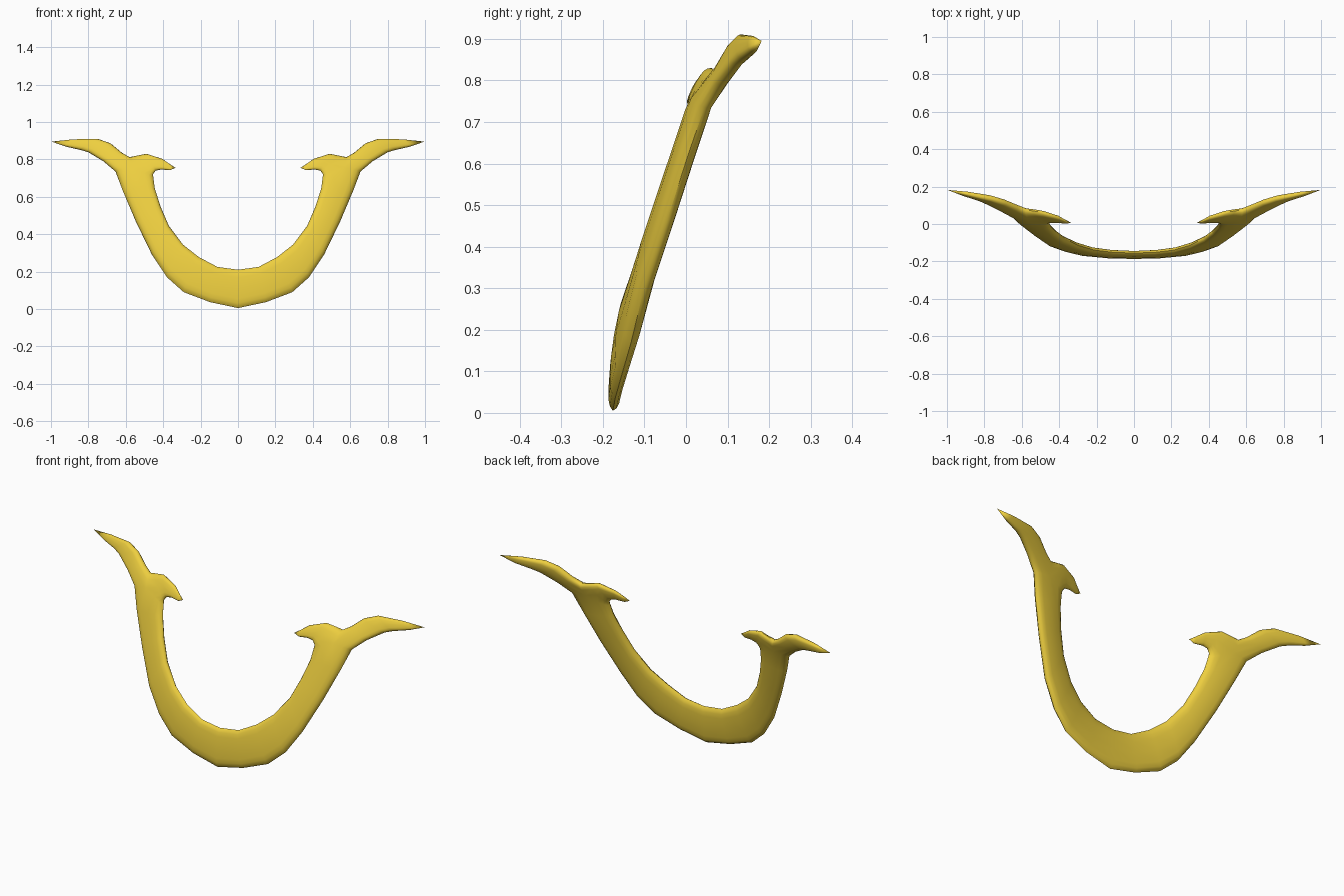
import bpy, bmesh
from mathutils import Vector as V

if "Cube" in bpy.data.objects:
    bpy.data.objects.remove(bpy.data.objects["Cube"])

# Thickness direction of the leaning sheet, and rounded cross-section
# (fraction from centre to edge, fraction of thickness)
N = V((0, -1, 0.3)).normalized()
PROFILE = [(0, 1), (0.55, 0.9), (0.78, 0.75), (0.92, 0.45), (1, 0)]

bm = bmesh.new()


def half(edge, centre, t, side):
    """Points from the centre ridge to one edge, on front (+1) or back (-1)."""
    return [centre.lerp(edge, u) + N * (t * k * side) for u, k in PROFILE]


def ring(sec):
    a, b, t = V(sec[0]), V(sec[1]), sec[2]
    c = V(sec[3]) if len(sec) > 3 else (a + b) / 2
    front = half(a, c, t, 1)[::-1] + half(b, c, t, 1)[1:]
    back = half(b, c, t, -1)[::-1][1:] + half(a, c, t, -1)[1:-1]
    return [bm.verts.new(p) for p in front + back]


def loft(sections, tip=None):
    rings = [ring(s) for s in sections]
    for r, s in zip(rings, rings[1:]):
        for i in range(len(r)):
            j = (i + 1) % len(r)
            bm.faces.new((r[i], r[j], s[j], s[i]))
    if tip:
        r, p = rings[-1], bm.verts.new(tip)
        for i in range(len(r)):
            bm.faces.new((r[i], r[(i + 1) % len(r)], p))


# Three corners and centre where band, horn and barb meet
O, I, T, C = (.655, .045, .735), (.452, .005, .70), (.58, .075, .812), (.565, .035, .75)
th = .024

# Curved band from the middle up to the fork
loft([((0, -.176, .005), (0, -.155, .21), .018),
      ((.15, -.17, .037), (.11, -.152, .225), .02),
      ((.29, -.155, .09), (.21, -.14, .278), .022),
      ((.38, -.132, .17), (.295, -.115, .345), .024),
      ((.46, -.103, .29), (.37, -.08, .445), .025),
      ((.545, -.045, .465), (.415, -.045, .55), .025),
      ((.615, .008, .63), (.445, -.012, .645), .025),
      (O, I, th, C)])

# Outer horn
loft([(O, T, th, C),
      ((.72, .08, .79), (.62, .09, .835), .022),
      ((.80, .12, .838), (.68, .115, .885), .021),
      ((.84, .137, .85), (.75, .137, .91), .019),
      ((.92, .16, .868), (.88, .162, .907), .013)], (.997, .182, .895))

# Inner barb
loft([(T, I, th, C),
      ((.54, .07, .82), (.455, .01, .72), .02),
      ((.49, .062, .83), (.44, .014, .74), .018),
      ((.405, .038, .803), (.41, .012, .746), .013),
      ((.365, .018, .775), (.363, .006, .742), .007)], (.335, .006, .755))

bmesh.ops.remove_doubles(bm, verts=bm.verts, dist=1e-4)
bmesh.ops.recalc_face_normals(bm, faces=bm.faces)
# Make sure the open half faces outwards
low = min(bm.faces, key=lambda f: f.calc_center_median().dot(-N))
if low.normal.dot(N) < 0:
    bmesh.ops.reverse_faces(bm, faces=bm.faces)

mesh = bpy.data.meshes.new("curved_horn_band")
bm.to_mesh(mesh)
bm.free()
obj = bpy.data.objects.new("curved_horn_band", mesh)
bpy.context.collection.objects.link(obj)

# Mirror to the left side
mod = obj.modifiers.new("mirror", "MIRROR")
mod.use_axis[0] = True
mod.merge_threshold = 0.001

mat = bpy.data.materials.new("gold")
mat.diffuse_color = (0.85, 0.62, 0.05, 1)
mat.use_nodes = True
mat.node_tree.nodes["Principled BSDF"].inputs["Base Color"].default_value = mat.diffuse_color
mesh.materials.append(mat)

bpy.context.view_layer.objects.active = obj
obj.select_set(True)
bpy.ops.object.shade_smooth_by_angle(angle=1.0)
